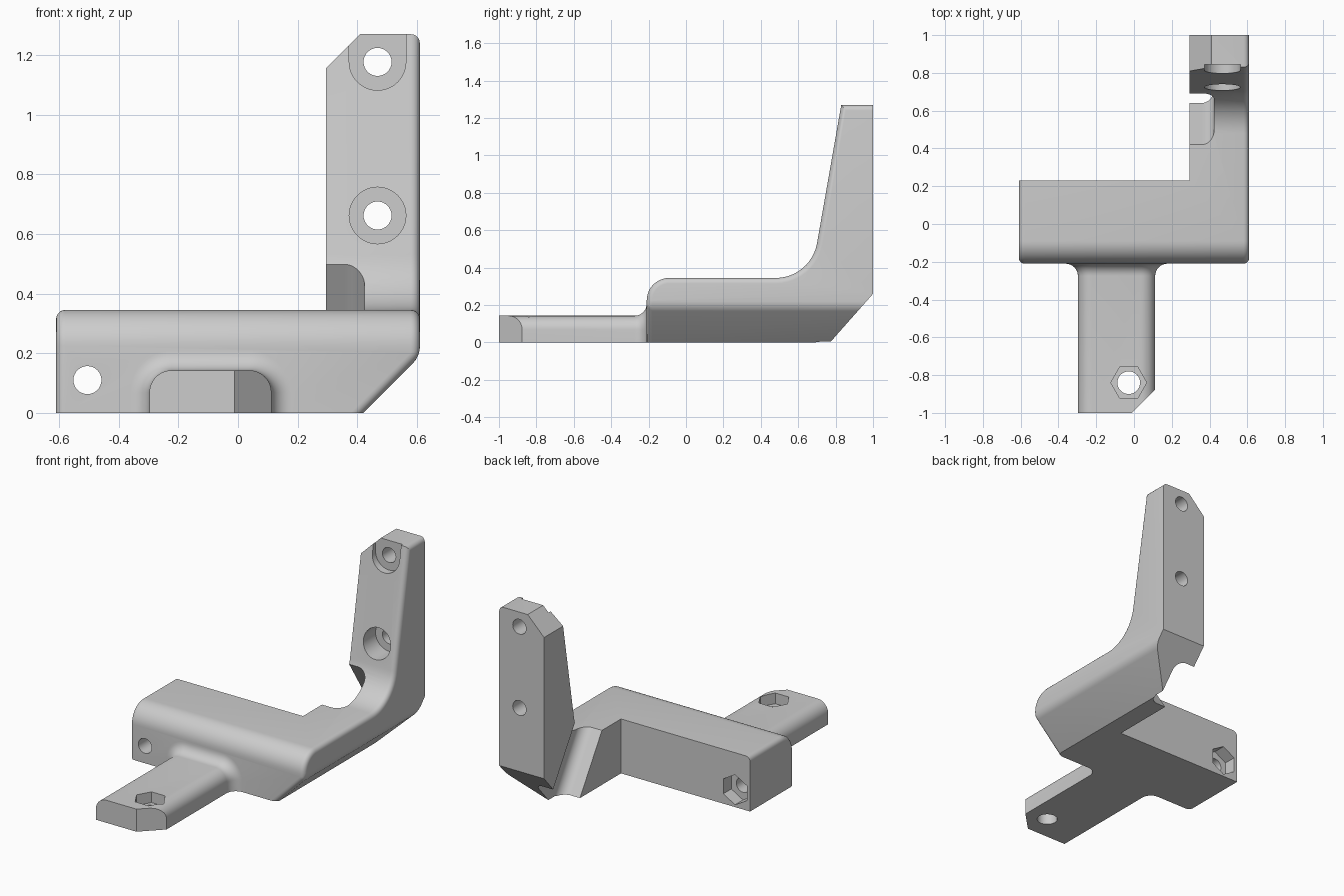
import bpy, bmesh, math
from mathutils import Vector

cube = bpy.data.objects.get("Cube")
if cube:
    bpy.data.objects.remove(cube, do_unlink=True)

grey = bpy.data.materials.new("plain grey")
grey.use_nodes = True
COLOUR = (0.604, 0.604, 0.604, 1)
grey.diffuse_color = COLOUR
grey.node_tree.nodes["Principled BSDF"].inputs["Base Color"].default_value = COLOUR

X, Y, Z = Vector((1, 0, 0)), Vector((0, 1, 0)), Vector((0, 0, 1))


def rounded(points, steps=12):
    """Polygon from (a, b, radius) corners, with arcs where radius > 0."""
    out = []
    for i, (a, b, r) in enumerate(points):
        p = Vector((a, b))
        if not r:
            out.append(p)
            continue
        d1 = (Vector(points[i - 1][:2]) - p).normalized()
        d2 = (Vector(points[(i + 1) % len(points)][:2]) - p).normalized()
        half = d1.angle(d2) / 2
        centre = p + (d1 + d2).normalized() * r / math.sin(half)
        s = p + d1 * r / math.tan(half) - centre
        e = p + d2 * r / math.tan(half) - centre
        sweep = math.pi - 2 * half
        for k in range(steps + 1):
            t = k / steps
            out.append(centre + (s * math.sin((1 - t) * sweep) + e * math.sin(t * sweep)) / math.sin(sweep))
    return out


def loft(rings):
    """Closed bmesh through rings of equal point count."""
    bm = bmesh.new()
    loops = [[bm.verts.new(p) for p in ring] for ring in rings]
    n = len(loops[0])
    for a, b in zip(loops, loops[1:]):
        for i in range(n):
            bm.faces.new((a[i], a[(i + 1) % n], b[(i + 1) % n], b[i]))
    bm.faces.new(loops[0])
    bm.faces.new(loops[-1])
    bmesh.ops.recalc_face_normals(bm, faces=bm.faces)
    return bm


def prism(points, u, v, w, start, end):
    return loft([[u * p[0] + v * p[1] + w * s for p in points] for s in (start, end)])


def slice_off(bm, point, normal):
    geom = bm.verts[:] + bm.edges[:] + bm.faces[:]
    cut = bmesh.ops.bisect_plane(bm, geom=geom, dist=1e-5, plane_co=point,
                                 plane_no=normal, clear_outer=True)
    edges = [e for e in cut["geom_cut"] if isinstance(e, bmesh.types.BMEdge)]
    bmesh.ops.contextual_create(bm, geom=edges)
    bmesh.ops.recalc_face_normals(bm, faces=bm.faces)


def make(name, bm):
    mesh = bpy.data.meshes.new(name)
    bm.to_mesh(mesh)
    bm.free()
    mesh.materials.append(grey)
    obj = bpy.data.objects.new(name, mesh)
    bpy.context.collection.objects.link(obj)
    return obj


def combine(target, bm, operation="DIFFERENCE"):
    tool = make("cutter", bm)
    tool.hide_render = True
    mod = target.modifiers.new("combine", "BOOLEAN")
    mod.operation, mod.solver, mod.object = operation, "EXACT", tool
    bpy.context.view_layer.objects.active = target
    bpy.ops.object.modifier_apply(modifier=mod.name)
    bpy.data.objects.remove(tool, do_unlink=True)


def ngon(a, b, r, sides, turn=0.0):
    return [(a + r * math.cos(turn + math.tau * i / sides),
             b + r * math.sin(turn + math.tau * i / sides)) for i in range(sides)]


# Body and upright arm: one side profile swept across the width
HALF, FRONT, BACK = 0.61, -0.21, 0.23
profile = rounded([(FRONT, 0, 0), (0.77, 0, 0), (1, 0.26, 0), (1, 1.27, 0),
                   (0.83, 1.27, 0), (0.668, 0.345, 0.224), (FRONT, 0.345, 0.12)])
bm = prism(profile, Y, Z, X, -HALF, HALF)
slope = (X - Z).normalized()
corner = X * 0.42
slice_off(bm, corner, slope)


# Soften the outer edges, leaving the back and underside crisp
def softened(edge):
    a, b = (v.co for v in edge.verts)
    on_side = a.x * b.x > 0 and all(abs(abs(c.x) - HALF) < 1e-4 for c in (a, b))
    hidden = all(c.y > 0.999 for c in (a, b)) or all(c.z < 1e-4 for c in (a, b))
    back_slope = min(a.y, b.y) > 0.76 and max(a.z, b.z) < 0.27 and abs(a.z - b.z) > 0.01
    on_slope = all(abs((c - corner).dot(slope)) < 1e-4 and c.y < FRONT + 1e-4 for c in (a, b))
    return (on_side and not hidden and not back_slope) or (on_slope and not hidden)


bmesh.ops.bevel(bm, geom=[e for e in bm.edges if softened(e)], offset=0.03,
                segments=5, profile=0.5, affect="EDGES")
bmesh.ops.recalc_face_normals(bm, faces=bm.faces)
bracket = make("bracket", bm)

# Clear the space behind the body, beside the arm
combine(bracket, prism([(-1, BACK), (0.295, BACK), (0.295, 2), (-1, 2)], X, Y, Z, -1, 2))

# Front tongue with rounded top, flaring into the body
FLARE = 0.065


def tongue_ring(y, o):
    pts = rounded([(-0.297 - o, 0, 0), (0.112 + o, 0, 0),
                   (0.112 + o, 0.143 + o, 0.075 + o), (-0.297 - o, 0.143 + o, 0.075 + o)])
    return [Vector((p.x, y, p.y)) for p in pts]


rings = [tongue_ring(-1, 0)]
for k in range(9):
    angle = math.pi / 2 * k / 8
    rings.append(tongue_ring(FRONT - FLARE + FLARE * math.sin(angle), FLARE * (1 - math.cos(angle))))
rings.append(tongue_ring(FRONT + 0.05, FLARE))
bm = loft(rings)
slice_off(bm, X * 0.112 - Y * 0.876, (X - Y).normalized())
combine(bracket, bm, "UNION")

# Chamfered top corner of the arm
combine(bracket, prism([(0.2, 1.06), (0.51, 1.37), (0.2, 1.37)], X, Z, Y, 0, 2))

# Slanted cable channel through the inner side of the arm
along = Vector((0, 0.538, -0.843)).normalized()
across = Vector((0, 0.843, 0.538)).normalized()
channel = rounded([(0.2, 0.54, 0), (0.424, 0.54, 0.065), (0.424, 0.851, 0.065), (0.2, 0.851, 0)])
combine(bracket, prism(channel, X, across, along, -0.5, 1.3))

# Arm screw holes with counterbores, the upper one open to the top
BOLT, HEAD, SEAT = 0.047, 0.095, 0.845
for z in (0.662, 1.177):
    combine(bracket, prism(ngon(0.468, z, BOLT, 32), X, Z, Y, 0.5, 1.2))
    combine(bracket, prism(ngon(0.468, z, HEAD, 48), X, Z, Y, 0.55, SEAT))
combine(bracket, prism([(0.468 - HEAD, 1.177), (0.468 + HEAD, 1.177),
                        (0.468 + HEAD, 1.4), (0.468 - HEAD, 1.4)], X, Z, Y, 0.55, SEAT))

# Body bolt hole with a hexagonal nut pocket at the back
combine(bracket, prism(ngon(-0.505, 0.11, BOLT, 32), X, Z, Y, -0.5, 0.5))
combine(bracket, prism(ngon(-0.505, 0.11, HEAD, 6, math.pi / 6), X, Z, Y, BACK - 0.08, 0.5))

# Tongue bolt hole with a hexagonal nut pocket on top
combine(bracket, prism(ngon(-0.028, -0.84, 0.06, 32), X, Y, Z, -0.2, 0.5))
combine(bracket, prism(ngon(-0.028, -0.84, HEAD, 6), X, Y, Z, 0.075, 0.5))

# Smooth the rounded areas and keep hard edges
bpy.ops.object.select_all(action="DESELECT")
bracket.select_set(True)
bpy.context.view_layer.objects.active = bracket
bpy.ops.object.shade_smooth_by_angle(angle=math.radians(25))
